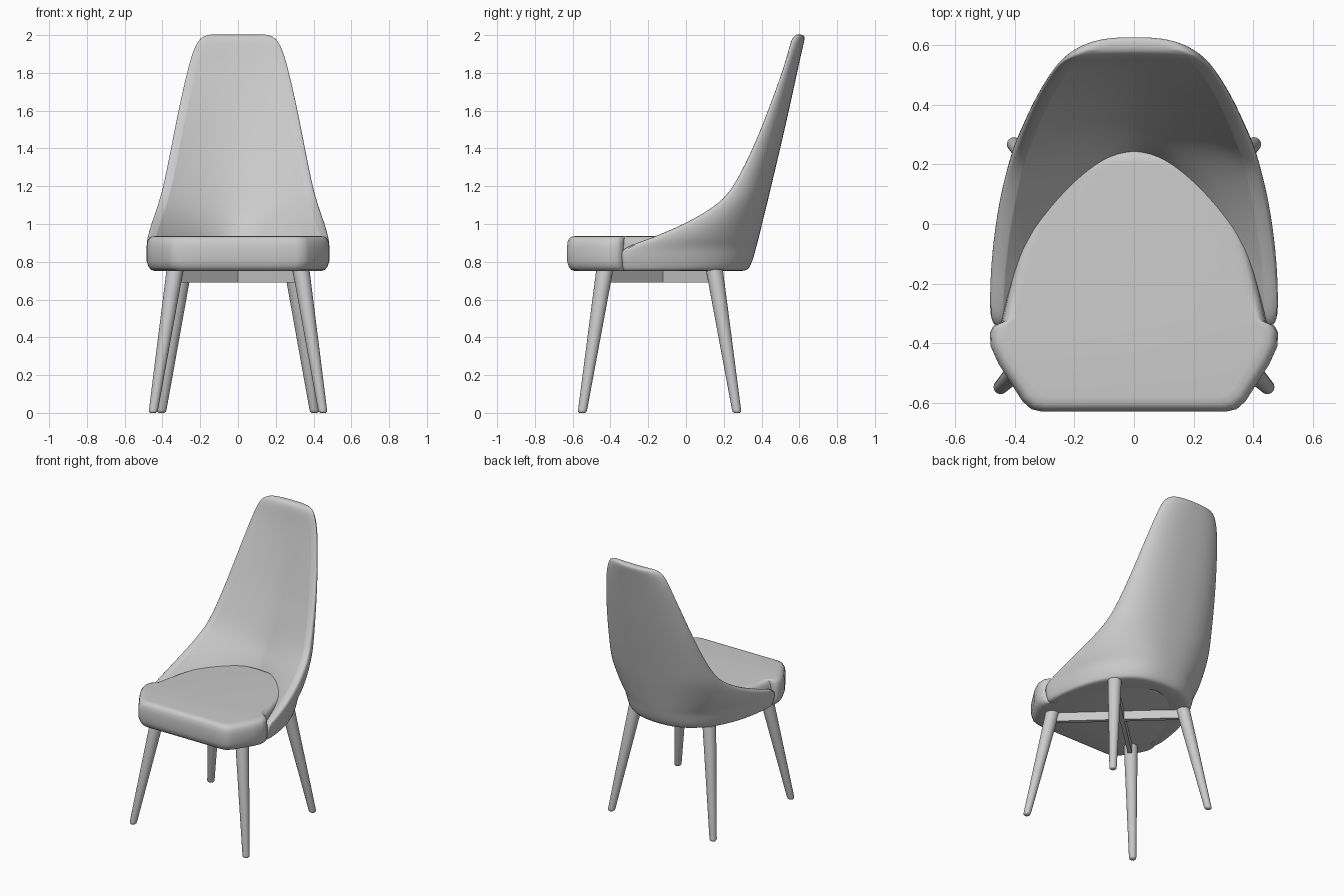
import bpy, bmesh, math
from mathutils import Vector

if "Cube" in bpy.data.objects:
    bpy.data.objects.remove(bpy.data.objects["Cube"])

grey = bpy.data.materials.new("plain grey")
grey.use_nodes = True
grey.diffuse_color = (0.6, 0.6, 0.6, 1)
grey.node_tree.nodes["Principled BSDF"].inputs["Base Color"].default_value = (0.6, 0.6, 0.6, 1)


def finish(name, bm, angle=40, subdivide=0):
    """Turn a bmesh into a shaded object with the chair material."""
    bmesh.ops.recalc_face_normals(bm, faces=bm.faces[:])
    mesh = bpy.data.meshes.new(name)
    bm.to_mesh(mesh)
    bm.free()
    mesh.materials.append(grey)
    obj = bpy.data.objects.new(name, mesh)
    bpy.context.collection.objects.link(obj)
    if subdivide:
        mod = obj.modifiers.new("Soft", "SUBSURF")
        mod.levels = mod.render_levels = subdivide
    bpy.ops.object.select_all(action="DESELECT")
    obj.select_set(True)
    bpy.context.view_layer.objects.active = obj
    bpy.ops.object.shade_smooth_by_angle(angle=math.radians(angle))
    return obj


def loft(bm, rings):
    """Join equal closed rings of vertices with quads."""
    n = len(rings[0])
    for a, b in zip(rings, rings[1:]):
        for i in range(n):
            j = (i + 1) % n
            bm.faces.new((a[i], a[j], b[j], b[i]))


# Wraparound back: height, half width, rim y, outer back y, inner back y
SECTIONS = [
    (0.75, 0.455, -0.335, 0.315, 0.23),
    (0.765, 0.467, -0.34, 0.335, 0.23),
    (0.81, 0.48, -0.345, 0.355, 0.23),
    (0.86, 0.487, -0.345, 0.368, 0.235),
    (0.89, 0.487, -0.29, 0.376, 0.24),
    (0.93, 0.482, -0.17, 0.386, 0.25),
    (1.0, 0.462, -0.01, 0.403, 0.28),
    (1.06, 0.44, 0.10, 0.418, 0.31),
    (1.13, 0.417, 0.20, 0.435, 0.335),
    (1.22, 0.393, 0.265, 0.456, 0.365),
    (1.4, 0.357, 0.355, 0.499, 0.425),
    (1.6, 0.318, 0.435, 0.545, 0.48),
    (1.8, 0.273, 0.508, 0.588, 0.53),
    (1.9, 0.245, 0.538, 0.61, 0.55),
    (1.96, 0.22, 0.553, 0.624, 0.56),
    (1.99, 0.192, 0.566, 0.63, 0.57),
    (2.003, 0.155, 0.585, 0.62, 0.587),
]
STEPS = 24
bm = bmesh.new()
rings = []
for z, half, rim, outer, inner in SECTIONS:
    wall = min(0.045, half * 0.2)
    outside, inside = [], []
    for i in range(STEPS + 1):
        s = math.sin(math.pi * (i / STEPS - 0.5))
        a = abs(s)
        y_out = rim + (outer - rim) * math.sqrt(max(0, 1 - a ** 2.5))
        y_in = rim + (inner - rim) * (1 - a ** 1.7)
        outside.append(bm.verts.new((half * s, y_out, z)))
        inside.append(bm.verts.new(((half - wall) * s, y_in, z)))
    rings.append(outside + inside[::-1])
loft(bm, rings)
for ring in (rings[0], rings[-1]):
    for i in range(STEPS):
        bm.faces.new((ring[i], ring[i + 1], ring[-2 - i], ring[-1 - i]))
finish("backrest_shell", bm, 60, 2)

# Seat cushion: half outline from front to back, mirrored, then stacked
half = [(0.17, -0.63), (0.31, -0.63), (0.345, -0.622), (0.375, -0.595), (0.455, -0.47),
        (0.482, -0.41), (0.484, -0.365), (0.472, -0.342), (0.445, -0.33), (0.425, -0.24),
        (0.39, -0.1), (0.355, 0.0), (0.31, 0.09), (0.25, 0.165), (0.17, 0.22), (0.09, 0.246)]
outline = [(0, -0.63)] + half + [(0, 0.254)] + [(-x, y) for x, y in reversed(half)]
LAYERS = [(0.752, 0.91), (0.757, 0.95), (0.775, 0.98), (0.805, 1.0), (0.88, 1.0),
          (0.91, 0.99), (0.926, 0.97), (0.934, 0.94), (0.936, 0.89)]
bm = bmesh.new()
rings = [[bm.verts.new((x * k, -0.19 + (y + 0.19) * k, z)) for x, y in outline] for z, k in LAYERS]
loft(bm, rings)
bm.faces.new(rings[0])
bm.faces.new(rings[-1])
finish("seat_cushion", bm, 50)


def leg(name, foot, top):
    """Round tapered leg with a softened foot."""
    foot, top = Vector(foot), Vector(top)
    bm = bmesh.new()
    rings = []
    for t, r in ((0, 0.015), (0.008, 0.022), (0.02, 0.024), (1, 0.045)):
        c = foot.lerp(top, t)
        rings.append([bm.verts.new((c.x + r * math.cos(k * math.tau / 24),
                                    c.y + r * math.sin(k * math.tau / 24), c.z)) for k in range(24)])
    loft(bm, rings)
    bm.faces.new(rings[0])
    bm.faces.new(rings[-1])
    finish(name, bm, 50)


def brace(name, start, end):
    """Flat rail under the seat between two plan points."""
    a, b = Vector(start), Vector(end)
    side = Vector((a.y - b.y, b.x - a.x)).normalized() * 0.014
    bm = bmesh.new()
    rings = [[bm.verts.new((p.x, p.y, z)) for p in (a + side, a - side, b - side, b + side)]
             for z in (0.69, 0.756)]
    loft(bm, rings)
    bm.faces.new(rings[0])
    bm.faces.new(rings[-1])
    finish(name, bm, 30)


for side, sx in (("left", 1), ("right", -1)):
    leg("front_leg_" + side, (sx * 0.45, -0.55, 0), (sx * 0.333, -0.43, 0.76))
    leg("back_leg_" + side, (sx * 0.405, 0.27, 0), (sx * 0.29, 0.15, 0.76))
    brace("cross_rail_" + side, (sx * 0.335, -0.435), (-sx * 0.295, 0.155))
